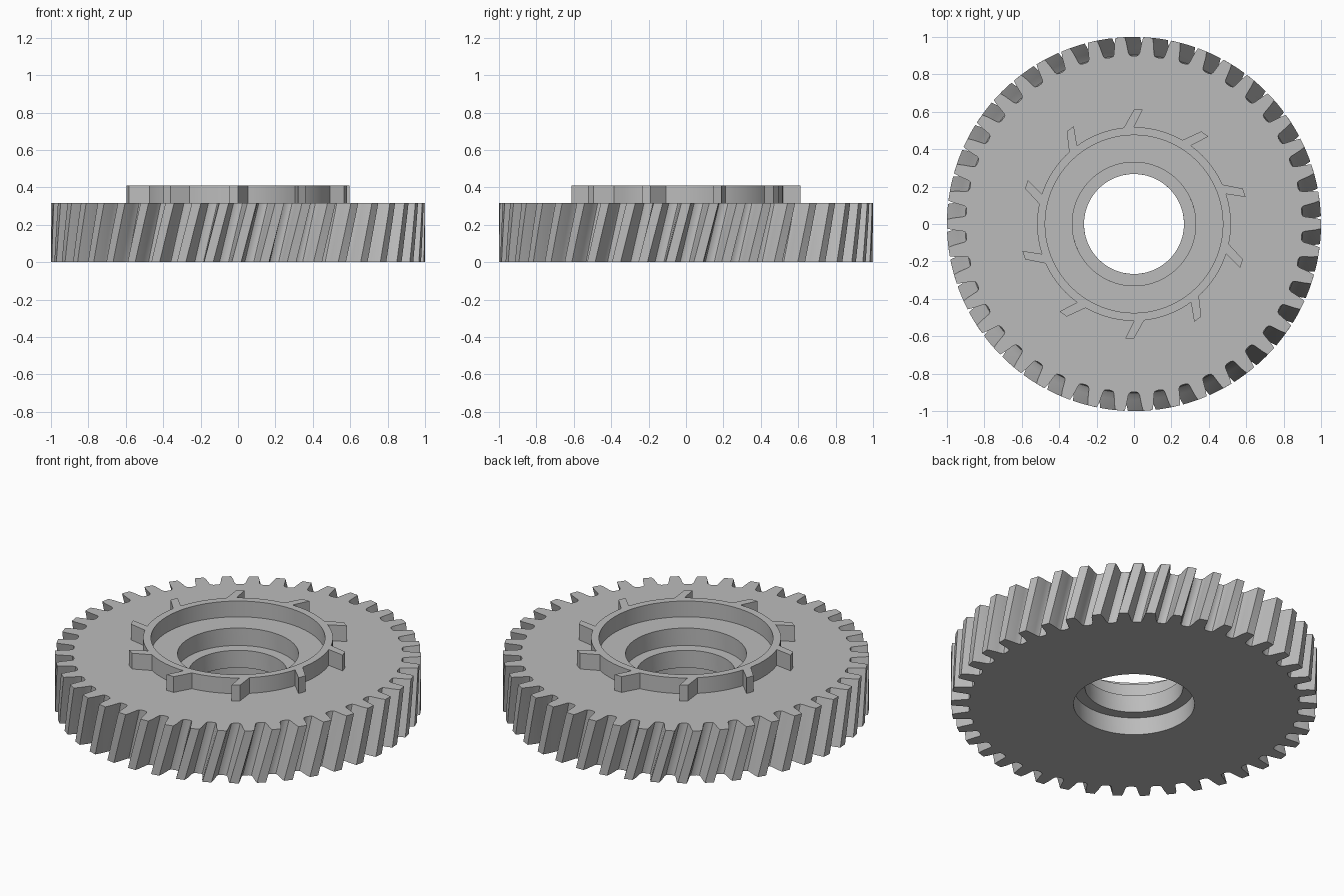
import bpy, bmesh, math
from mathutils import Matrix

if "Cube" in bpy.data.objects:
    bpy.data.objects.remove(bpy.data.objects["Cube"])

H = 0.315            # gear thickness
TOP = 0.41           # collar top
TEETH = 42
PITCH = 2 * math.pi / TEETH
TWIST = 0.083        # helix rotation over the thickness
STEPS = 8

grey = bpy.data.materials.new("plain grey")
grey.diffuse_color = (0.50, 0.50, 0.50, 1)
grey.use_nodes = True
grey.node_tree.nodes["Principled BSDF"].inputs["Base Color"].default_value = grey.diffuse_color


def make_object(name, bm):
    bmesh.ops.recalc_face_normals(bm, faces=bm.faces[:])
    mesh = bpy.data.meshes.new(name)
    bm.to_mesh(mesh)
    bm.free()
    mesh.materials.append(grey)
    obj = bpy.data.objects.new(name, mesh)
    bpy.context.collection.objects.link(obj)
    bpy.context.view_layer.objects.active = obj
    obj.select_set(True)
    bpy.ops.object.shade_smooth_by_angle(angle=math.radians(25))
    obj.select_set(False)


# Gear: half a groove as (half width, radius), mirrored about the groove centre
half = [(0.010, 0.898), (0.024, 0.903), (0.030, 0.915), (0.035, 0.94),
        (0.041, 0.97), (0.050, 1.0)]
groove = [(-w, r) for w, r in reversed(half)] + half
outline = [(math.pi / 2 + i * PITCH + w / r, r)
           for i in range(TEETH) for w, r in groove]

bm = bmesh.new()


def loop(z, radius=None):
    turn = TWIST * (z / H - 1)
    return [bm.verts.new(((radius or r) * math.cos(a + turn),
                          (radius or r) * math.sin(a + turn), z))
            for a, r in outline]


# Helical toothed rim, then the stepped bore, closed back to the start
rings = [loop(H * i / STEPS) for i in range(STEPS + 1)]
for radius, z in [(0.33, H), (0.33, H * 2 / 3), (0.267, H * 2 / 3),
                  (0.267, H / 3), (0.33, H / 3), (0.33, 0)]:
    rings.append(loop(z, radius))
n = len(outline)
for a, b in zip(rings, rings[1:] + rings[:1]):
    for i in range(n):
        j = (i + 1) % n
        bm.faces.new((a[i], a[j], b[j], b[i]))
make_object("helical_gear", bm)

# Collar: flat ring with ten slanted fins, pulled up as one piece
bm = bmesh.new()
SEG = 120
BASE = H - 0.01


def circle(radius):
    return [bm.verts.new((radius * math.cos(a), radius * math.sin(a), BASE))
            for a in (math.pi / 2 + 2 * math.pi * i / SEG for i in range(SEG))]


inner, outer = circle(0.475), circle(0.518)
for i in range(SEG):
    j = (i + 1) % SEG
    bm.faces.new((inner[i], outer[i], outer[j], inner[j]))
for k in range(10):
    spin = Matrix.Rotation(k * math.pi / 5, 3, 'Z')
    right = bm.verts.new(spin @ Matrix.Translation((0.047, 0.612, BASE)).translation)
    left = bm.verts.new(spin @ Matrix.Translation((0.0, 0.612, BASE)).translation)
    s = k * SEG // 10
    bm.faces.new((outer[s], right, left, outer[s + 2], outer[s + 1]))
ext = bmesh.ops.extrude_face_region(bm, geom=bm.faces[:], use_keep_orig=True)
bmesh.ops.translate(bm, vec=(0, 0, TOP - BASE),
                    verts=[g for g in ext["geom"] if isinstance(g, bmesh.types.BMVert)])
make_object("finned_collar", bm)
